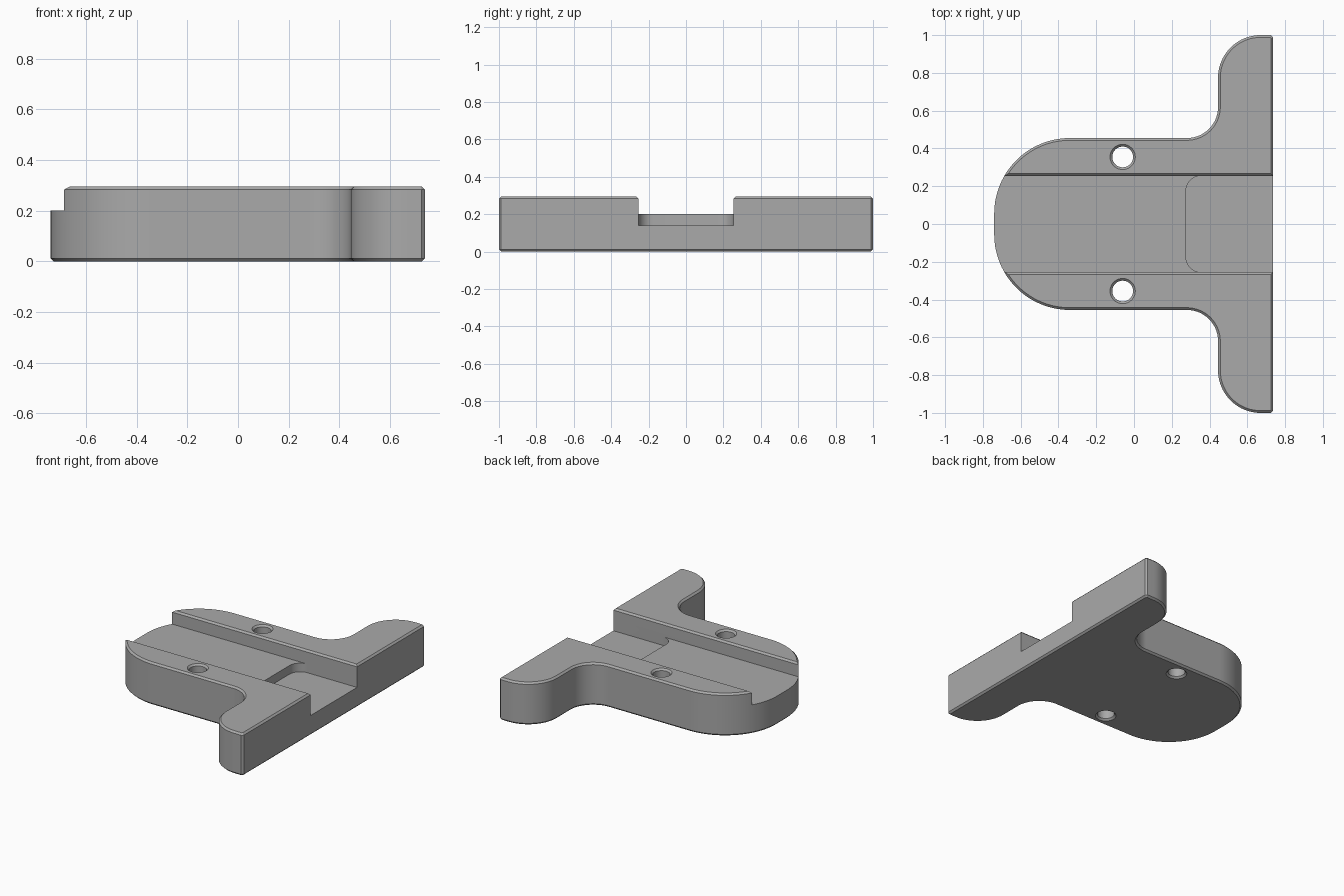
import bpy
import bmesh
from math import sin, cos, pi, radians

if "Cube" in bpy.data.objects:
    bpy.data.objects.remove(bpy.data.objects["Cube"])

HEIGHT, CHAMFER = 0.295, 0.012
GROOVE_HALF, GROOVE_Z, POCKET_Z = 0.255, 0.2, 0.14

grey = bpy.data.materials.new("plain grey")
grey.use_nodes = True
grey.diffuse_color = (0.4, 0.4, 0.4, 1)
grey.node_tree.nodes["Principled BSDF"].inputs["Base Color"].default_value = (0.4, 0.4, 0.4, 1)


def arc(cx, cy, r, start, end, steps=20):
    angles = [radians(start + (end - start) * i / steps) for i in range(steps + 1)]
    return [(cx + r * cos(a), cy + r * sin(a)) for a in angles]


def mirrored(half):
    """Close a half outline across the x axis."""
    return half + [(x, -y) for x, y in reversed(half)]


def make_object(name, bm):
    bmesh.ops.recalc_face_normals(bm, faces=bm.faces[:])
    mesh = bpy.data.meshes.new(name)
    bm.to_mesh(mesh)
    bm.free()
    mesh.materials.append(grey)
    obj = bpy.data.objects.new(name, mesh)
    bpy.context.collection.objects.link(obj)
    return obj


def prism(name, points, direction, chamfer=0):
    bm = bmesh.new()
    face = bm.faces.new([bm.verts.new(p) for p in points])
    top = bmesh.ops.extrude_face_region(bm, geom=[face])["geom"]
    bmesh.ops.translate(bm, vec=direction,
                        verts=[v for v in top if isinstance(v, bmesh.types.BMVert)])
    bmesh.ops.recalc_face_normals(bm, faces=bm.faces[:])
    if chamfer:
        rims = [e for e in bm.edges if abs(e.verts[0].co.z - e.verts[1].co.z) < 1e-5]
        bmesh.ops.bevel(bm, geom=rims, offset=chamfer, segments=1, affect='EDGES')
    return make_object(name, bm)


def lathe(name, x, y, profile, sides=40):
    bm = bmesh.new()
    rings = [[bm.verts.new((x + r * cos(2 * pi * i / sides), y + r * sin(2 * pi * i / sides), z))
              for i in range(sides)] for r, z in profile]
    for a, b in zip(rings, rings[1:]):
        for i in range(sides):
            j = (i + 1) % sides
            bm.faces.new((a[i], a[j], b[j], b[i]))
    bm.faces.new(rings[0])
    bm.faces.new(rings[-1])
    return make_object(name, bm)


# T-shaped plate with rounded nose, filleted necks and rounded wings
outline = mirrored([(0.737, 1 - CHAMFER), (0.737 - CHAMFER, 1)]
                   + arc(0.67, 0.775, 0.225, 90, 180)
                   + arc(0.28, 0.62, 0.165, 0, -90)
                   + arc(-0.34, 0.055, 0.4, 90, 180, 28))
plate = prism("mounting_plate", [(x, y, 0) for x, y in outline], (0, 0, HEIGHT), CHAMFER)

# Lengthwise groove with chamfered upper lips
over = 0.02
groove = mirrored([(GROOVE_Z, GROOVE_HALF), (HEIGHT - CHAMFER, GROOVE_HALF),
                   (HEIGHT + over, GROOVE_HALF + CHAMFER + over)])
cutters = [prism("groove_cutter", [(-1, y, z) for z, y in groove], (2, 0, 0))]

# Deeper pocket with rounded inner corners, open at the straight edge
pocket = mirrored([(0.9, GROOVE_HALF)] + arc(0.355, GROOVE_HALF - 0.08, 0.08, 90, 180, 12))
cutters.append(prism("pocket_cutter", [(x, y, POCKET_Z) for x, y in pocket], (0, 0, 0.1)))

# Pair of through holes, chamfered at both ends
bore = 0.055
flare = bore + CHAMFER + over
for side in (-1, 1):
    cutters.append(lathe("hole_cutter", -0.06, side * 0.355,
                         [(flare, -over), (bore, CHAMFER),
                          (bore, HEIGHT - CHAMFER), (flare, HEIGHT + over)]))

for cutter in cutters:
    cutter.hide_render = True
    mod = plate.modifiers.new(cutter.name, 'BOOLEAN')
    mod.operation, mod.solver, mod.object = 'DIFFERENCE', 'EXACT', cutter

# Bake the cuts and drop the helpers
graph = bpy.context.evaluated_depsgraph_get()
result = bpy.data.meshes.new_from_object(plate.evaluated_get(graph))
plate.modifiers.clear()
plate.data = result
for cutter in cutters:
    bpy.data.objects.remove(cutter)

bpy.ops.object.select_all(action='DESELECT')
plate.select_set(True)
bpy.context.view_layer.objects.active = plate
bpy.ops.object.shade_smooth_by_angle(angle=radians(25))
